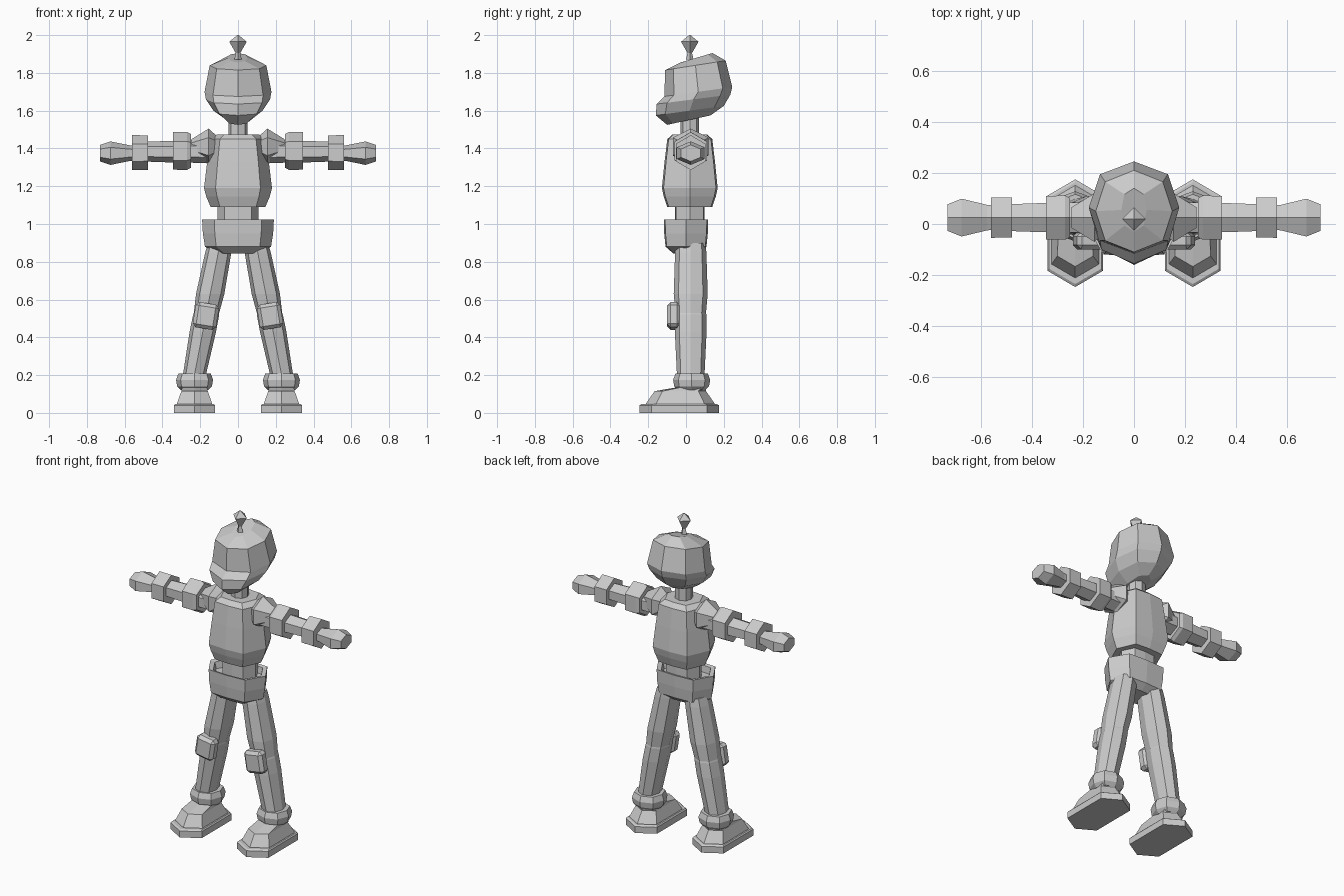
import bpy, bmesh

if "Cube" in bpy.data.objects:
    bpy.data.objects.remove(bpy.data.objects["Cube"], do_unlink=True)

# One clay grey for the whole figure
GREY = (0.6, 0.6, 0.6, 1)
clay = bpy.data.materials.new("clay_grey")
clay.use_nodes = True
clay.diffuse_color = GREY
clay.node_tree.nodes["Principled BSDF"].inputs["Base Color"].default_value = GREY


def section(corner_u, corner_v, side_points=True):
    """Unit outline with points at both ends and four mirrored corners."""
    right = [(corner_u, -corner_v), (corner_u, corner_v)]
    if side_points:
        right.insert(1, (1, 0))
    left = [(-u, v) for u, v in reversed(right)]
    return [(0, -1)] + right + [(0, 1)] + left


ROUND = section(0.75, 0.72)
CHEST = section(0.66, 0.94)
HEXAGON = section(1, 0.5, side_points=False)
SOLE = section(1, 0.7, side_points=False)
DIAMOND = [(0, -1), (1, 0), (0, 1), (-1, 0)]


def loft(name, shape, centre, ratio, profile, along="z", side=1, lean=0, tilt=0):
    """Skin outlines along an axis.

    A profile row is (position, half width), optionally with its own half depth
    and depth shift; otherwise the depth is ratio times the width.
    """
    bm = bmesh.new()
    loops = []
    for position, width, *own in profile:
        depth, shift = own or (width * ratio, 0)
        loop = []
        for a, b in shape:
            u = centre[0] + lean * position + a * width
            v = centre[1] + shift + b * depth
            t = position + tilt * b
            x, y, z = (t, u, v) if along == "x" else (u, v, t)
            loop.append(bm.verts.new((x * side, y, z)))
        loops.append(loop)
    for low, high in zip(loops, loops[1:]):
        for i in range(len(shape)):
            bm.faces.new((low[i - 1], low[i], high[i], high[i - 1]))
    bm.faces.new(loops[0])
    bm.faces.new(loops[-1])
    bmesh.ops.recalc_face_normals(bm, faces=bm.faces)
    mesh = bpy.data.meshes.new(name)
    bm.to_mesh(mesh)
    bm.free()
    mesh.materials.append(clay)
    bpy.context.collection.objects.link(bpy.data.objects.new(name, mesh))


# Head with protruding jaw, and the topknot
loft("head", ROUND, (0, 0.05), 1, [
    (1.55, 0.06, 0.115, -0.035),
    (1.6, 0.13, 0.18, -0.03),
    (1.66, 0.17, 0.195, -0.01),
    (1.7, 0.177, 0.18, 0.015),
    (1.84, 0.15, 0.16, 0),
    (1.88, 0.05, 0.085, 0.005)], tilt=0.025)
loft("topknot", DIAMOND, (0, 0.02), 1, [
    (1.87, 0.02), (1.905, 0.012), (1.965, 0.046), (2, 0.004)])

# Trunk
loft("neck", ROUND, (0, 0.02), 1, [(1.46, 0.05), (1.57, 0.05)])
loft("chest", CHEST, (0, 0.02), 0.82, [
    (1.09, 0.145), (1.145, 0.168), (1.19, 0.18),
    (1.33, 0.163), (1.45, 0.145), (1.475, 0.11)])
loft("waist", CHEST, (0, 0.02), 0.72, [(0.95, 0.108), (1.1, 0.108)])
loft("hips", CHEST, (0, 0), 0.62, [
    (0.845, 0.11), (0.88, 0.175), (0.95, 0.186),
    (1.025, 0.19), (1.02, 0.16), (0.98, 0.15)])

for side, word in ((1, "left"), (-1, "right")):

    def arm_part(name, height, ratio, profile):
        loft(f"{word}_{name}", HEXAGON, (0.025, height), ratio, profile, "x", side)

    def leg_part(name, profile):
        loft(f"{word}_{name}", ROUND, (0.27 * side, 0.025), 1.2, profile,
             lean=-0.195 * side)

    def boot_part(name, shape, y, ratio, profile):
        loft(f"{word}_{name}", shape, (0.23 * side, y), ratio, profile)

    # Pointed shoulder, banded arm and hand
    arm_part("shoulder", 1.41, 1, [(0.095, 0.04), (0.155, 0.095), (0.245, 0.04)])
    arm_part("arm", 1.383, 1, [(0.15, 0.06), (0.36, 0.057), (0.5, 0.052)])
    arm_part("upper_arm_band", 1.387, 1.17, [(0.25, 0.077), (0.27, 0.086), (0.345, 0.085)])
    arm_part("wrist_band", 1.378, 1.17, [(0.477, 0.078), (0.56, 0.079)])
    arm_part("hand", 1.375, 0.84, [
        (0.54, 0.047), (0.575, 0.05), (0.675, 0.074), (0.73, 0.052)])

    # Splayed leg in two segments, with a chamfered knee pad
    leg_part("thigh", [(0.9, 0.065), (0.85, 0.069), (0.63, 0.075), (0.5, 0.065)])
    leg_part("shin", [(0.57, 0.058), (0.52, 0.069), (0.43, 0.07), (0.18, 0.06)])
    bpy.ops.mesh.primitive_cube_add(
        size=1, location=(side * 0.17, -0.065, 0.513), rotation=(0, -0.16 * side, 0))
    pad = bpy.context.object
    pad.name = f"{word}_knee_pad"
    pad.scale = (0.125, 0.07, 0.135)
    bpy.ops.object.transform_apply(location=False, rotation=False, scale=True)
    pad.data.materials.append(clay)
    chamfer = pad.modifiers.new("chamfer", "BEVEL")
    chamfer.width = 0.018
    chamfer.segments = 1

    # Boot: cuff, upper and sole
    boot_part("boot_cuff", ROUND, 0.03, 1, [
        (0.12, 0.072), (0.14, 0.092), (0.175, 0.098), (0.208, 0.086)])
    boot_part("boot", SOLE, -0.03, 1.95, [
        (0.03, 0.093), (0.05, 0.093), (0.115, 0.07), (0.135, 0.066, 0.078, 0.057)])
    boot_part("boot_sole", SOLE, -0.036, 1.95, [
        (0, 0.108), (0.04, 0.108), (0.047, 0.102)])
